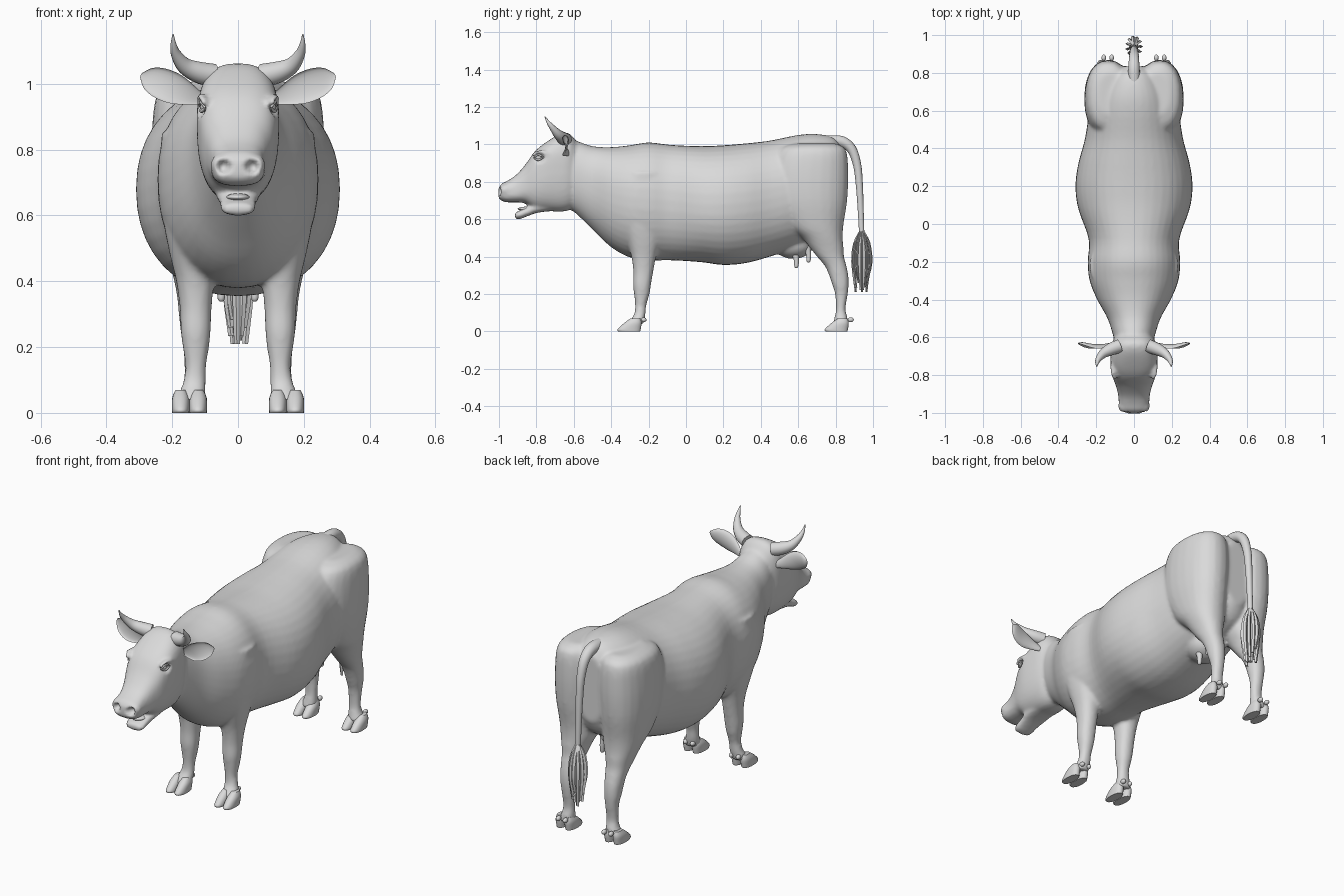
import bpy, bmesh, math
from mathutils import Vector, Matrix

cube = bpy.data.objects.get("Cube")
if cube:
    bpy.data.objects.remove(cube)

GREY = (0.7, 0.7, 0.7, 1)
mat = bpy.data.materials.new("plain grey")
mat.use_nodes = True
mat.diffuse_color = GREY
bsdf = next(n for n in mat.node_tree.nodes if n.type == "BSDF_PRINCIPLED")
bsdf.inputs["Base Color"].default_value = GREY
bsdf.inputs["Roughness"].default_value = 0.7


def spline(stations, n=4):
    """Smoothly interpolate tuples (Catmull-Rom)."""
    out, last = [], len(stations) - 1
    for i in range(last):
        quad = [stations[max(0, min(last, i + d))] for d in (-1, 0, 1, 2)]
        for k in range(n):
            t = k / n
            out.append(tuple(
                b + t * ((c - a) / 2 + t * ((a - 2.5 * b + 2 * c - d / 2)
                                            + t * (1.5 * (b - c) + (d - a) / 2)))
                for a, b, c, d in zip(*quad)))
    return out + [stations[-1]]


def loft(bm, rings):
    """Skin a list of closed rings and cap both ends."""
    loops = [[bm.verts.new(p) for p in ring] for ring in rings]
    n = len(loops[0])
    for a, b in zip(loops, loops[1:]):
        for i in range(n):
            j = (i + 1) % n
            bm.faces.new((a[i], a[j], b[j], b[i]))
    bm.faces.new(loops[0])
    bm.faces.new(loops[-1])


def angles(n):
    return [2 * math.pi * i / n for i in range(n)]


def power(v, p):
    return math.copysign(abs(v) ** p, v)


def trunk(bm, stations, p, n=40):
    """Egg-shaped sections along y: (y, top, bottom, half width, widest height)."""
    rings = []
    for y, top, bot, w, zw in spline(stations):
        rings.append([(w * power(math.cos(a), p), y,
                       zw + (top - zw if math.sin(a) > 0 else zw - bot) * power(math.sin(a), p))
                      for a in angles(n)])
    loft(bm, rings)


def column(bm, stations, side, p=0.9, n=24):
    """Oval sections along z: (z, y0, y1, x0, x1)."""
    rings = []
    for z, y0, y1, x0, x1 in spline(stations):
        rings.append([(side * ((x0 + x1) / 2 + (x1 - x0) / 2 * power(math.cos(a), p)),
                       (y0 + y1) / 2 + (y1 - y0) / 2 * power(math.sin(a), p), z)
                      for a in angles(n)])
    loft(bm, rings)


def tube(bm, path, n=14, steps=5, flat=1.0):
    """Tapered tube along points (x, y, z, radius)."""
    pts = spline(path, steps)
    rings = []
    for i, (x, y, z, r) in enumerate(pts):
        a, b = pts[max(i - 1, 0)], pts[min(i + 1, len(pts) - 1)]
        t = (Vector(b[:3]) - Vector(a[:3])).normalized()
        u = t.cross(Vector((0.1, 1, 0.1))).normalized()
        v = t.cross(u)
        rings.append([Vector((x, y, z)) + r * (u * math.cos(k) + flat * v * math.sin(k))
                      for k in angles(n)])
    loft(bm, rings)


def ball(bm, centre, size):
    m = Matrix.Translation(centre) @ Matrix.Diagonal((*size, 1))
    bmesh.ops.create_uvsphere(bm, u_segments=24, v_segments=14, radius=1, matrix=m)


def finish(name, bm, angle=50):
    bmesh.ops.recalc_face_normals(bm, faces=bm.faces)
    me = bpy.data.meshes.new(name)
    bm.to_mesh(me)
    bm.free()
    ob = bpy.data.objects.new(name, me)
    bpy.context.collection.objects.link(ob)
    me.materials.append(mat)
    bpy.ops.object.select_all(action="DESELECT")
    ob.select_set(True)
    bpy.context.view_layer.objects.active = ob
    bpy.ops.object.shade_smooth_by_angle(angle=math.radians(angle))
    return ob


# Body masses, later fused into one skin
bm = bmesh.new()
trunk(bm, [(-.67, 1.0, .68, .09, .86), (-.6, 1.02, .64, .108, .84), (-.5, .99, .545, .14, .78),
           (-.4, .985, .45, .195, .74), (-.3, .995, .395, .235, .72), (-.2, 1.01, .38, .245, .71),
           (-.08, .997, .38, .24, .7), (.08, .99, .37, .295, .68), (.2, .995, .355, .31, .68),
           (.32, 1.005, .365, .295, .69), (.45, 1.02, .4, .26, .71), (.6, 1.05, .45, .235, .75),
           (.7, 1.055, .49, .2, .78), (.79, 1.035, .54, .14, .8), (.835, .98, .62, .08, .8)], .92)

# Head and lower jaw
trunk(bm, [(-.57, .99, .68, .08, .85), (-.62, 1.055, .65, .112, .9), (-.67, 1.057, .64, .122, .9),
           (-.75, 1.01, .645, .125, .89), (-.81, .96, .655, .113, .84), (-.86, .89, .685, .095, .78),
           (-.91, .835, .69, .083, .745), (-.955, .805, .69, .08, .74), (-.985, .79, .697, .07, .74),
           (-1.003, .765, .715, .045, .74)], .75)
trunk(bm, [(-.7, .7, .645, .06, .67), (-.79, .69, .635, .066, .66), (-.85, .665, .615, .056, .64),
           (-.89, .645, .6, .054, .625), (-.915, .636, .602, .042, .62)], .8)

# Legs with shoulder and haunch masses
FORE = [(.85, -.32, -.12, .1, .232), (.7, -.36, -.1, .08, .24), (.57, -.34, -.13, .07, .225),
        (.48, -.315, -.14, .065, .207), (.4, -.292, -.16, .073, .188), (.32, -.282, -.175, .08, .177),
        (.25, -.283, -.187, .083, .174), (.2, -.278, -.195, .088, .168), (.14, -.272, -.212, .097, .16),
        (.09, -.278, -.217, .098, .168), (.04, -.315, -.225, .1, .188)]
HIND = [(1.005, .58, .8, .06, .19), (.97, .5, .855, .025, .245), (.85, .46, .868, .01, .262),
        (.7, .47, .862, .015, .26), (.57, .54, .842, .025, .24), (.5, .62, .838, .04, .222),
        (.45, .66, .842, .06, .207), (.4, .7, .845, .073, .194), (.35, .742, .858, .082, .185),
        (.3, .765, .868, .088, .18), (.25, .782, .87, .092, .175), (.2, .797, .865, .097, .167),
        (.12, .802, .853, .1, .163), (.08, .795, .862, .1, .17), (.04, .785, .867, .1, .188)]
for s in (-1, 1):
    column(bm, FORE, s)
    column(bm, HIND, s)
    # brow ridge and nostril rim
    tube(bm, [(s * .1, -.825, .94, .008), (s * .113, -.785, .958, .014), (s * .12, -.74, .95, .008)])
    ball(bm, (s * .05, -.965, .755), (.034, .036, .032))
ball(bm, (0, .575, .47), (.1, .11, .083))
body = finish("body_skin", bm)

# Fuse the masses and soften the joins
rem = body.modifiers.new("fuse", "REMESH")
rem.mode = "VOXEL"
rem.voxel_size = .01
soft = body.modifiers.new("soften", "SMOOTH")
soft.factor = .5
soft.iterations = 6
fused = bpy.data.meshes.new_from_object(body.evaluated_get(bpy.context.evaluated_depsgraph_get()))
body.modifiers.clear()
body.data = fused
fused.materials.clear()
fused.materials.append(mat)

# Press in the nostrils and eye sockets
for s in (-1, 1):
    for centre, radius, push in (((s * .043, -.997, .748), .024, (0, .035, 0)),
                                 ((s * .118, -.785, .93), .032, (-s * .016, .006, 0))):
        for v in fused.vertices:
            d = (v.co - Vector(centre)).length / radius
            if d < 1:
                v.co += Vector(push) * (1 - d * d)
for poly in fused.polygons:
    poly.use_smooth = True

# Tongue
bm = bmesh.new()
ball(bm, (0, -.85, .655), (.036, .05, .012))
finish("tongue", bm)

TOE = [(0, -.362, -.245, -.026, .026), (.012, -.365, -.242, -.027, .027),
       (.045, -.33, -.238, -.026, .026), (.07, -.295, -.245, -.016, .016)]
for s, label in ((1, "left"), (-1, "right")):
    # Cloven hooves and dewclaws
    for end, dy in (("front", 0), ("rear", 1.108)):
        bm = bmesh.new()
        for dx in (.121, .174):
            column(bm, [(z, y0 + dy, y1 + dy, x0 + dx, x1 + dx) for z, y0, y1, x0, x1 in TOE], s, n=20)
        for dx in (.118, .16):
            ball(bm, (s * dx, dy - .228, .062), (.012, .017, .013))
        finish(f"{end}_{label}_hoof", bm)

    # Horn
    bm = bmesh.new()
    tube(bm, [(s * .075, -.645, 1.025, .036), (s * .12, -.662, 1.035, .033), (s * .162, -.685, 1.055, .025),
              (s * .188, -.715, 1.09, .016), (s * .196, -.738, 1.12, .009), (s * .197, -.755, 1.15, .002)])
    finish(f"{label}_horn", bm)

    # Cupped ear: (distance along the ear, half width)
    bm = bmesh.new()
    rings = []
    axis, across = Vector((s * .93, 0, .37)), Vector((-s * .37, 0, .93))
    for d, w in spline([(0, .014), (.04, .03), (.09, .046), (.14, .047), (.18, .034), (.205, .006)]):
        root = Vector((s * .105, -.63 - .03 * math.sin(d * 15), .95)) + axis * d
        rings.append([root + across * w * math.cos(a)
                      + Vector((0, w * math.sin(a) * (.5 if math.sin(a) > 0 else -.28), 0))
                      for a in angles(20)])
    loft(bm, rings)
    finish(f"{label}_ear", bm, 80)

    # Eye with lids
    bm = bmesh.new()
    ball(bm, (s * .098, -.787, .93), (.017, .019, .016))
    for dz in (.014, -.013):
        tube(bm, [(s * .1, -.815, .927, .003), (s * .111, -.79, .93 + dz, .006), (s * .117, -.76, .93, .003)], 8)
    finish(f"{label}_eye", bm)

    # Teats
    bm = bmesh.new()
    for y, z in ((.59, .338), (.655, .368)):
        tube(bm, [(s * .045, y - .01, z + .09, .022), (s * .05, y, z + .045, .014),
                  (s * .051, y, z + .01, .011), (s * .051, y, z, .004)])
    finish(f"{label}_teats", bm)

# Tail and tuft of flat strands
bm = bmesh.new()
tube(bm, [(0, .75, 1.015, .032), (0, .83, 1.015, .03), (0, .885, .975, .026), (0, .915, .89, .022),
          (0, .927, .78, .019), (0, .934, .65, .016), (0, .94, .51, .014)])
finish("tail", bm)
bm = bmesh.new()
for i, a in enumerate(angles(11)):
    cx, cy = math.cos(a) * .036, math.sin(a) * .05
    low = .21 + .025 * (i % 4)
    tube(bm, [(cx * .2, .94 + cy * .2, .535, .007), (cx * .8, .94 + cy * .8, .47, .011),
              (cx, .94 + cy, .37, .012), (cx * .6, .94 + cy * .65, low, .009)], 4, 3, .6)
tube(bm, [(0, .94, .52, .015), (0, .94, .38, .026), (0, .94, .22, .012)], 6, 3)
finish("tail_tuft", bm, 30)
